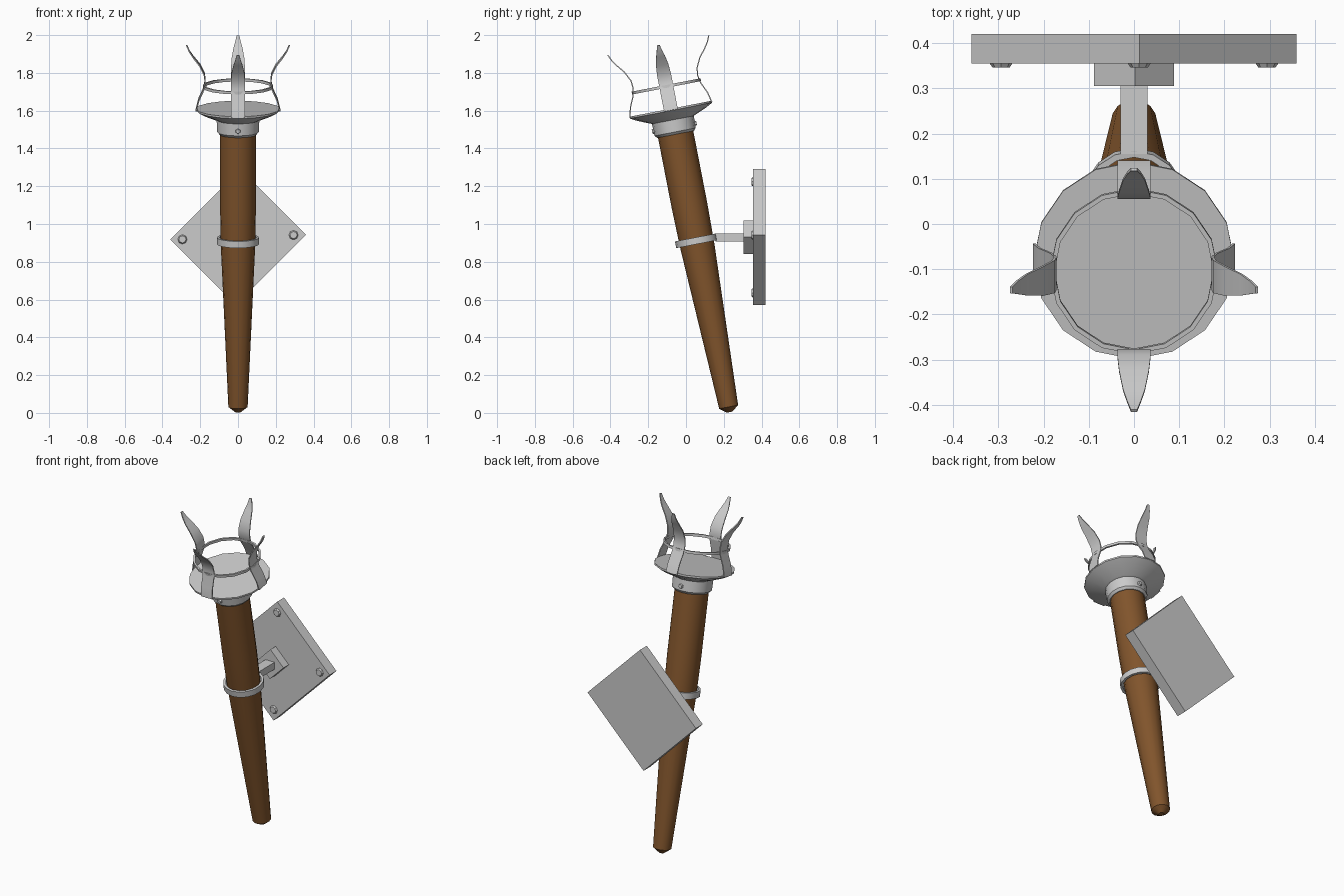
import bpy, bmesh, math
from mathutils import Matrix, Vector

if "Cube" in bpy.data.objects:
    bpy.data.objects.remove(bpy.data.objects["Cube"])

# Frame of the tilted torch: local z runs up the handle
TILT = Matrix.Translation((0, 0.228, 0.02)) @ Matrix.Rotation(math.radians(11), 4, 'X')
SIDES = 16

wood = bpy.data.materials.new("wood")
wood.diffuse_color = (0.22, 0.09, 0.025, 1)
wood.use_nodes = True
wood.node_tree.nodes["Principled BSDF"].inputs["Base Color"].default_value = wood.diffuse_color


def finish(name, bm, matrix, mat=None, smooth=True):
    bmesh.ops.recalc_face_normals(bm, faces=bm.faces)
    me = bpy.data.meshes.new(name)
    bm.to_mesh(me)
    bm.free()
    me.transform(matrix)
    ob = bpy.data.objects.new(name, me)
    bpy.context.collection.objects.link(ob)
    if mat:
        me.materials.append(mat)
    if smooth:
        bpy.ops.object.select_all(action='DESELECT')
        ob.select_set(True)
        bpy.context.view_layer.objects.active = ob
        bpy.ops.object.shade_smooth_by_angle(angle=math.radians(30))
    return ob


def lathe(name, profile, closed=False, mat=None):
    """Revolve (radius, height) points; closed profiles make rings, open ones get caps."""
    bm = bmesh.new()
    rows = [[bm.verts.new((r * math.cos(2 * math.pi * i / SIDES),
                           r * math.sin(2 * math.pi * i / SIDES), h))
             for i in range(SIDES)] for r, h in profile]
    pairs = list(zip(rows, rows[1:]))
    if closed:
        pairs.append((rows[-1], rows[0]))
    else:
        bm.faces.new(rows[0])
        bm.faces.new(rows[-1])
    for a, b in pairs:
        for i in range(SIDES):
            j = (i + 1) % SIDES
            bm.faces.new((a[i], a[j], b[j], b[i]))
    return finish(name, bm, TILT, mat)


def box(name, size, matrix):
    bm = bmesh.new()
    bmesh.ops.create_cube(bm, size=1)
    bmesh.ops.scale(bm, vec=size, verts=bm.verts)
    return finish(name, bm, matrix, smooth=False)


def stud(name, radius, depth, sides, matrix):
    """Domed stud whose head points along local -y."""
    bm = bmesh.new()
    bmesh.ops.create_cone(bm, cap_ends=True, segments=sides, radius1=radius,
                          radius2=radius * 0.7, depth=depth)
    return finish(name, bm, matrix @ Matrix.Rotation(math.pi / 2, 4, 'X'), smooth=False)


# Wooden handle
lathe("handle", [(0.015, -0.016), (0.051, 0.012), (0.091, 0.88), (0.095, 1.1), (0.095, 1.5)], mat=wood)

# Top collar and bowl
lathe("top_collar", [(0.099, 1.482), (0.111, 1.495), (0.113, 1.562)])
lathe("bowl", [(0.09, 1.55), (0.125, 1.565), (0.185, 1.590), (0.222, 1.610), (0.222, 1.620)])
for k, label in enumerate(("front", "back")):
    m = TILT @ Matrix.Rotation(math.pi * k, 4, 'Z') @ Matrix.Translation((0, -0.113, 1.52))
    stud("collar_rivet_" + label, 0.016, 0.014, 6, m)

# Hoop tying the blades together
lathe("hoop", [(0.176, 1.733), (0.186, 1.733), (0.186, 1.748), (0.176, 1.748)], closed=True)

# Flame-shaped blades: radius, height, half width
BLADE = [(0.221, 1.612, 0.037), (0.208, 1.667, 0.037), (0.182, 1.725, 0.037),
         (0.174, 1.765, 0.037), (0.178, 1.805, 0.037), (0.203, 1.856, 0.033),
         (0.238, 1.900, 0.024), (0.258, 1.930, 0.015), (0.272, 1.962, 0.007)]
for k, label in enumerate(("front", "right", "back", "left")):
    bm = bmesh.new()
    rows = []
    for i, (r, h, w) in enumerate(BLADE):
        a, b = BLADE[max(i - 1, 0)], BLADE[min(i + 1, len(BLADE) - 1)]
        n = Vector((b[1] - a[1], a[0] - b[0])).normalized() * 0.003
        rows.append([bm.verts.new((sx * w, -(r + t * n.x), h + t * n.y))
                     for sx, t in ((-1, 1), (1, 1), (1, -1), (-1, -1))])
    for a, b in zip(rows, rows[1:]):
        for i in range(4):
            j = (i + 1) % 4
            bm.faces.new((a[i], a[j], b[j], b[i]))
    bm.faces.new(rows[0])
    bm.faces.new(rows[-1])
    finish("blade_" + label, bm, TILT @ Matrix.Rotation(math.pi / 2 * k, 4, 'Z'))

# Holder ring around the handle
lathe("holder_ring", [(0.098, 0.890), (0.112, 0.890), (0.112, 0.926), (0.098, 0.926)], closed=True)

# Wall bracket: arm, diamond block, diamond plate
box("bracket_arm", (0.06, 0.16, 0.042), Matrix.Translation((0, 0.235, 0.929)))
turn = Matrix.Rotation(-math.pi / 4, 4, 'Y')
box("bracket_block", (0.128, 0.055, 0.123), Matrix.Translation((0, 0.3325, 0.93)) @ turn)
box("wall_plate", (0.526, 0.065, 0.492), Matrix.Translation((0, 0.3875, 0.93)) @ turn)

# Bolts in the plate corners
for sx in (-1, 1):
    for sz in (-1, 1):
        m = Matrix.Translation((0, 0.352, 0.93)) @ turn @ Matrix.Translation((sx * 0.216, 0, sz * 0.2))
        stud("plate_bolt", 0.027, 0.012, 8, m)
